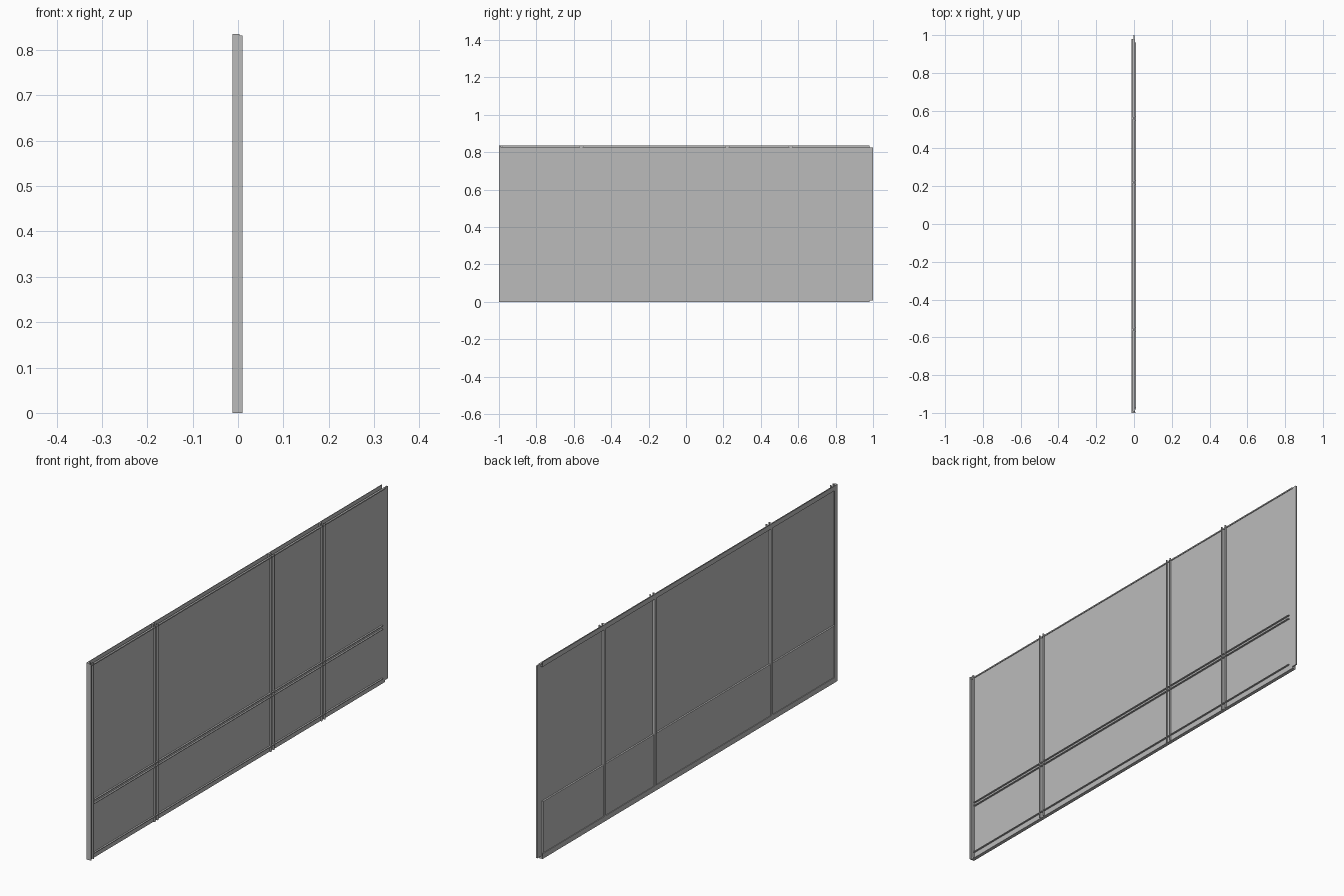
import bpy
import bmesh
from mathutils import Matrix, Vector

cube = bpy.data.objects.get("Cube")
if cube:
    bpy.data.objects.remove(cube, do_unlink=True)

grey = bpy.data.materials.new("plain grey")
grey.use_nodes = True
colour = (0.50, 0.50, 0.50, 1)
grey.diffuse_color = colour
grey.node_tree.nodes["Principled BSDF"].inputs["Base Color"].default_value = colour


def part(name, *boxes):
    """One object made of boxes, each given as x, y and z ranges."""
    bm = bmesh.new()
    for ranges in boxes:
        low, high = (Vector(c) for c in zip(*ranges))
        place = Matrix.Translation((low + high) / 2)
        size = Matrix.Diagonal((*(high - low), 1))
        bmesh.ops.create_cube(bm, size=1, matrix=place @ size)
    mesh = bpy.data.meshes.new(name)
    bm.to_mesh(mesh)
    bm.free()
    mesh.materials.append(grey)
    bpy.context.collection.objects.link(bpy.data.objects.new(name, mesh))


BACK, SKIN, FACE, FRONT = -0.012, -0.002, 0.003, 0.010
LIP = 0.003
run = (-0.995, 0.98)

# Sheets: a full wall panel and a thicker lower lining behind it
part("wall_panel", ((SKIN, FACE), (-0.99, 1.0), (0.008, 0.825)))
part("lower_lining", ((-0.009, SKIN), (-0.985, 0.97), (0.012, 0.24)))

# Top and bottom tracks
part("top_track",
     ((BACK, BACK + LIP), run, (0.815, 0.835)),
     ((BACK, SKIN), run, (0.815, 0.818)),
     ((FACE, 0.006), run, (0.82, 0.825)))
part("bottom_track",
     ((BACK, BACK + LIP), run, (0.0, 0.022)),
     ((BACK, FACE), run, (0.0, 0.008)),
     ((FACE, FRONT), (-0.98, 0.96), (0.022, 0.025)))

# Middle rail: a channel open to the front
part("middle_rail",
     *(((FACE, FRONT), (-0.975, 0.96), (z, z + LIP)) for z in (0.232, 0.247)))

# Upright joiners: two front flanges and a back strip
for name, y in (("first", -0.56), ("second", 0.22), ("third", 0.56)):
    flanges = [((FACE, FRONT), (y + d, y + d + LIP), (0.0, 0.832))
               for d in (-0.012, 0.009)]
    part(name + "_upright", *flanges,
         ((BACK, SKIN), (y - 0.006, y + 0.006), (0.0, 0.835)))

# End post closing the near end
part("end_post",
     ((BACK, FACE), (-1.0, -0.99), (0.0, 0.835)),
     ((FACE, FRONT), (-1.0, -0.997), (0.0, 0.832)),
     ((FACE, FRONT), (-0.982, -0.979), (0.0, 0.832)),
     ((BACK, BACK + LIP), (-0.99, -0.979), (0.0, 0.835)))
